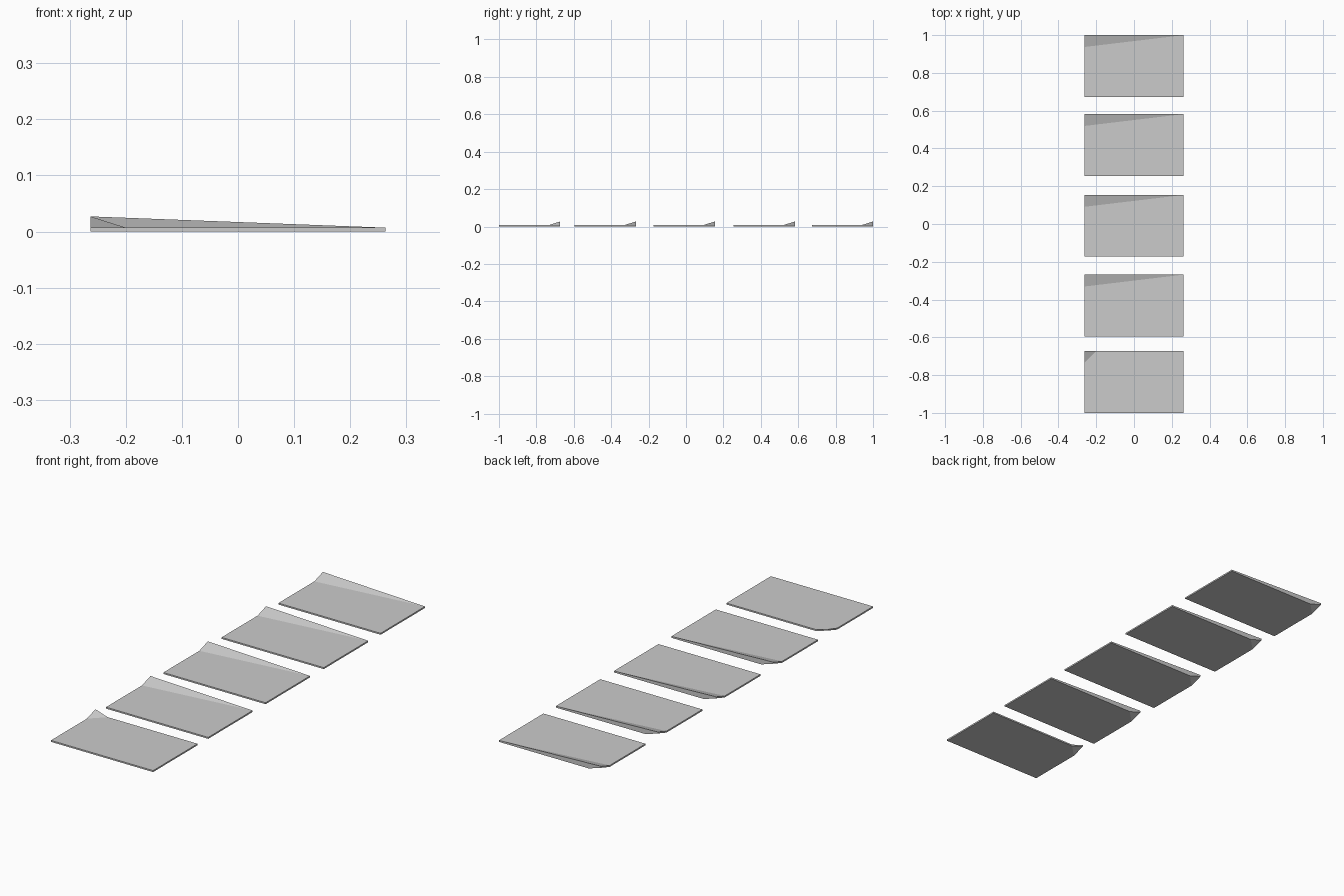
import bpy, bmesh

if "Cube" in bpy.data.objects:
    bpy.data.objects.remove(bpy.data.objects["Cube"])

W, DEPTH, T = 0.263, 0.327, 0.007   # half width, depth, thickness
FOLD, LIFT = 0.063, 0.02            # size and height of the curled corner


def panel(name, y1, small_fold):
    y0 = y1 - DEPTH
    # Outline: front left, front right, back right, back fold, lifted corner, left fold
    outline = [(-W, y0), (W, y0), (W, y1), (-W + FOLD, y1), (-W, y1), (-W, y1 - FOLD)]
    # Top skin either creases at the small fold or slopes along the whole back edge
    crease = 0 if small_fold else LIFT * (1 - FOLD / (2 * W))
    top_lift = [0, 0, 0, crease, LIFT, 0]
    low_lift = [0, 0, 0, 0, LIFT, 0]
    bm = bmesh.new()
    top = [bm.verts.new((x, y, T + h)) for (x, y), h in zip(outline, top_lift)]
    low = [bm.verts.new((x, y, h)) for (x, y), h in zip(outline, low_lift)]
    # Flat sheet, long slope and curled tip on both skins
    for tri in ((0, 1, 2, 5), (2, 3, 5), (3, 4, 5)):
        bm.faces.new([top[i] for i in tri])
        bm.faces.new([low[i] for i in reversed(tri)])
    # Rim
    for i in range(6):
        j = (i + 1) % 6
        bm.faces.new((low[i], low[j], top[j], top[i]))
    bmesh.ops.recalc_face_normals(bm, faces=bm.faces)
    mesh = bpy.data.meshes.new(name)
    bm.to_mesh(mesh)
    bm.free()
    bpy.context.collection.objects.link(bpy.data.objects.new(name, mesh))


# Row of sheets, front to back
for n, back in enumerate((-0.673, -0.268, 0.154, 0.582, 1.0)):
    panel(f"sheet_{n + 1}", back, n == 0)
